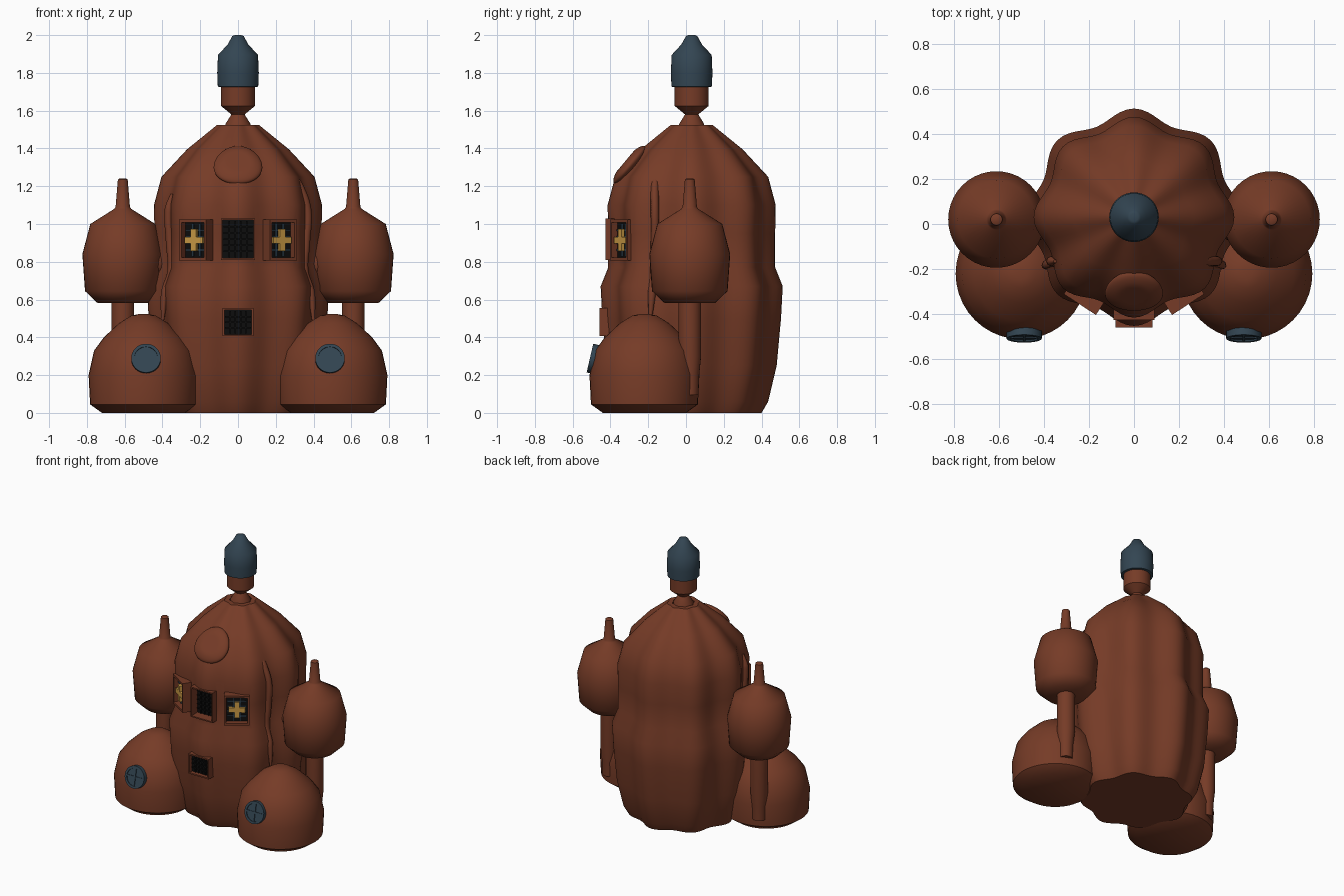
import bpy, bmesh, math
from mathutils import Matrix, Vector

if "Cube" in bpy.data.objects:
    bpy.data.objects.remove(bpy.data.objects["Cube"])


def material(name, rgb):
    m = bpy.data.materials.new(name)
    m.diffuse_color = (*rgb, 1)
    m.use_nodes = True
    m.node_tree.nodes["Principled BSDF"].inputs["Base Color"].default_value = m.diffuse_color
    return m


CLAY = material("red_brown_clay", (0.18, 0.044, 0.02))
SLATE = material("slate_blue", (0.033, 0.06, 0.085))
GOLD = material("gold", (0.60, 0.33, 0.06))
BLACK = material("black", (0.004, 0.004, 0.004))
CY = 0.03  # body axis in y


def finish(name, bm, *mats, angle=35):
    bmesh.ops.recalc_face_normals(bm, faces=bm.faces)
    me = bpy.data.meshes.new(name)
    bm.to_mesh(me)
    bm.free()
    ob = bpy.data.objects.new(name, me)
    bpy.context.collection.objects.link(ob)
    for m in mats:
        me.materials.append(m)
    smooth(ob, angle)
    return ob


def smooth(ob, angle=35):
    bpy.ops.object.select_all(action='DESELECT')
    ob.select_set(True)
    bpy.context.view_layer.objects.active = ob
    bpy.ops.object.shade_smooth_by_angle(angle=math.radians(angle))


def lathe(name, profile, x, y, mat, seg=40, lobes=0, depth=0.0, angle=35):
    """Turned part from (radius, height) points, optionally fluted."""
    bm = bmesh.new()
    rings = []
    for r, z in profile:
        ring = []
        for i in range(seg):
            t = 2 * math.pi * i / seg
            k = r * (1 - depth * (1 - math.cos(lobes * t)) / 2)
            ring.append(bm.verts.new((x + k * math.cos(t), y + k * math.sin(t), z)))
        rings.append(ring)
    for a, b in zip(rings, rings[1:]):
        for i in range(seg):
            j = (i + 1) % seg
            bm.faces.new((a[i], a[j], b[j], b[i]))
    bm.faces.new(rings[0])
    bm.faces.new(rings[-1])
    return finish(name, bm, mat, angle=angle)


def add_box(bm, mtx, centre, size):
    return bmesh.ops.create_cube(bm, size=1, matrix=mtx @ Matrix.Translation(centre)
                                 @ Matrix.Diagonal((*size, 1)))["verts"]


def box(name, mtx, boxes, mat):
    bm = bmesh.new()
    for c, s in boxes:
        add_box(bm, mtx, c, s)
    return finish(name, bm, mat)


# Fluted main body
body = lathe("main_body", [(0.37, 0), (0.405, 0.06), (0.45, 0.25), (0.473, 0.5), (0.482, 0.67),
                           (0.442, 0.77), (0.442, 0.95), (0.445, 1.1), (0.405, 1.25),
                           (0.27, 1.395), (0.11, 1.525), (0.075, 1.525), (0.07, 1.51)],
             0, CY, CLAY, seg=96, lobes=8, depth=0.1)

# Spire neck and cap
lathe("spire_neck", [(0.07, 1.5), (0.066, 1.53), (0.035, 1.58), (0.09, 1.625), (0.09, 1.75)],
      0, CY, CLAY)
lathe("spire_cap", [(0.085, 1.725), (0.107, 1.727), (0.11, 1.80), (0.106, 1.895), (0.055, 1.95),
                    (0.03, 1.995), (0.018, 2.0)], 0, CY, SLATE, angle=50)


# Framed windows sunk into the body: front of frame at local y = 0
def window(name, loc, yaw, w, h, rim, sink):
    mtx = Matrix.Translation(loc) @ Matrix.Rotation(math.radians(yaw), 4, 'Z')
    bm = bmesh.new()
    add_box(bm, mtx, (0, 0.06, 0), (w, 0.12, h))
    out = mtx.to_3x3() @ Vector((0, -1, 0))
    bm.normal_update()
    front = max(bm.faces, key=lambda f: f.normal.dot(out))
    bmesh.ops.inset_individual(bm, faces=[front], thickness=rim)
    inner = bmesh.ops.extrude_discrete_faces(bm, faces=[front])["faces"][0]
    for v in inner.verts:
        v.co -= out * sink
    inner.material_index = 1
    finish(name + "_frame", bm, CLAY, BLACK)
    # clear the body out of the opening
    cutter = box(name + "_cutter", mtx, [((0, 0, 0), (w - 0.008, 0.2, h - 0.008))], CLAY)
    cutter.hide_render = True
    mod = body.modifiers.new("opening", 'BOOLEAN')
    mod.operation = 'DIFFERENCE'
    mod.object = cutter
    bpy.ops.object.select_all(action='DESELECT')
    bpy.context.view_layer.objects.active = body
    bpy.ops.object.modifier_apply(modifier=mod.name)
    bpy.data.objects.remove(cutter)
    return mtx


def lattice(w, h, y, nx, nz, t=0.008):
    bars = [((w * (i / (nx + 1) - 0.5), y, 0), (t, t, h)) for i in range(1, nx + 1)]
    return bars + [((0, y, h * (i / (nz + 1) - 0.5)), (w, t, t)) for i in range(1, nz + 1)]


m = window("upper_window", (0, -0.425, 0.92), 0, 0.18, 0.22, 0.013, 0.07)
box("upper_window_bars", m, lattice(0.154, 0.194, 0.062, 4, 5), BLACK)
m = window("lower_window", (0, -0.458, 0.48), 0, 0.165, 0.148, 0.014, 0.03)
box("lower_window_bars", m, lattice(0.137, 0.12, 0.022, 4, 3), BLACK)
for side, s in (("left", -1), ("right", 1)):
    m = window(side + "_window", (s * 0.24, -0.357, 0.915), s * 33, 0.17, 0.215, 0.02, 0.04)
    box(side + "_window_bars", m, lattice(0.13, 0.175, 0.034, 2, 4, 0.009), SLATE)
    box(side + "_window_cross", m, [((0, 0.017, 0), (0.034, 0.02, 0.115)),
                                    ((0, 0.017, 0), (0.112, 0.0195, 0.034))], GOLD)
smooth(body)

# Egg shaped hatch lying on the front slope
bm = bmesh.new()
bmesh.ops.create_uvsphere(bm, u_segments=40, v_segments=20, radius=1)
for v in bm.verts:
    v.co.x *= 0.128 * (1 - 0.12 * v.co.z)
    v.co.y = 0.04 * max(-0.8, min(0.8, v.co.y))
    v.co.z *= 0.128
bmesh.ops.transform(bm, verts=bm.verts, matrix=Matrix.Translation((0, -0.297, 1.312))
                    @ Matrix.Rotation(math.radians(-40), 4, 'X'))
finish("hatch", bm, CLAY)


# Wavy roots climbing the sides of the body
def root(name, pts, s):
    cu = bpy.data.curves.new(name, 'CURVE')
    cu.dimensions = '3D'
    cu.bevel_depth = 0.022
    cu.bevel_resolution = 2
    cu.use_fill_caps = True
    sp = cu.splines.new('BEZIER')
    sp.bezier_points.add(len(pts) - 1)
    for i, (p, (x, y, z)) in enumerate(zip(sp.bezier_points, pts)):
        p.co = (s * x, y, z)
        p.handle_left_type = p.handle_right_type = 'AUTO'
        p.radius = 0.35 if i in (0, len(pts) - 1) else 1
    cu.materials.append(CLAY)
    ob = bpy.data.objects.new(name, cu)
    bpy.context.collection.objects.link(ob)


path = [(0.35, -0.165, 1.16), (0.366, -0.165, 1.08), (0.36, -0.165, 0.9),
        (0.352, -0.17, 0.75), (0.385, -0.18, 0.64), (0.40, -0.19, 0.48)]
root("left_root", path, -1)
root("right_root", [(0.265, -0.155, 1.31), (0.325, -0.165, 1.2)] + path[1:], 1)

for side, s in (("left", -1), ("right", 1)):
    # Hanging turret with chimney and stem
    tx, ty = s * 0.61, 0.02
    lathe(side + "_turret", [(0.135, 0.583), (0.20, 0.645), (0.214, 0.84), (0.172, 1.0),
                             (0.045, 1.08), (0.038, 1.09), (0.026, 1.235), (0.02, 1.24)],
          tx, ty, CLAY, angle=45)
    lathe(side + "_turret_stem", [(0.045, 0.095), (0.05, 0.2), (0.06, 0.3), (0.06, 0.6)],
          tx, ty, CLAY, seg=24)
    # Rounded joint between turret and body
    bm = bmesh.new()
    bmesh.ops.create_uvsphere(bm, u_segments=24, v_segments=12, radius=0.08,
                              matrix=Matrix.Translation((s * 0.45, 0, 0.79)))
    finish(side + "_turret_joint", bm, CLAY)
    # Ground pod
    lathe(side + "_pod", [(0.22, 0), (0.283, 0.045), (0.291, 0.2), (0.262, 0.33), (0.21, 0.40),
                          (0.13, 0.475), (0.065, 0.515), (0.025, 0.523)],
          s * 0.5, -0.22, CLAY, angle=45)
    # Porthole: pane, rim and cross bars tilted with the pod wall
    m = (Matrix.Translation((s * 0.487, -0.487, 0.285))
         @ Matrix.Rotation(math.radians(-13), 4, 'X'))
    bm = bmesh.new()
    turn = Matrix.Rotation(math.pi / 2, 4, 'X')
    bmesh.ops.create_cone(bm, cap_ends=True, segments=32, radius1=0.072, radius2=0.072,
                          depth=0.03, matrix=m @ turn)
    finish(side + "_porthole_pane", bm, SLATE)
    bm = bmesh.new()
    loops = []
    for r, y in ((0.062, 0.01), (0.062, -0.022), (0.078, -0.022), (0.078, 0.03)):
        loops.append([bm.verts.new(m @ Vector((r * math.cos(i * math.pi / 16), y,
                                               r * math.sin(i * math.pi / 16))))
                      for i in range(32)])
    for k in range(4):
        a, b = loops[k], loops[(k + 1) % 4]
        for i in range(32):
            j = (i + 1) % 32
            bm.faces.new((a[i], a[j], b[j], b[i]))
    finish(side + "_porthole_rim", bm, SLATE)
    box(side + "_porthole_bars", m, [((0, -0.015, 0), (0.012, 0.012, 0.13)),
                                     ((0, -0.015, 0), (0.13, 0.0115, 0.012))], SLATE)
